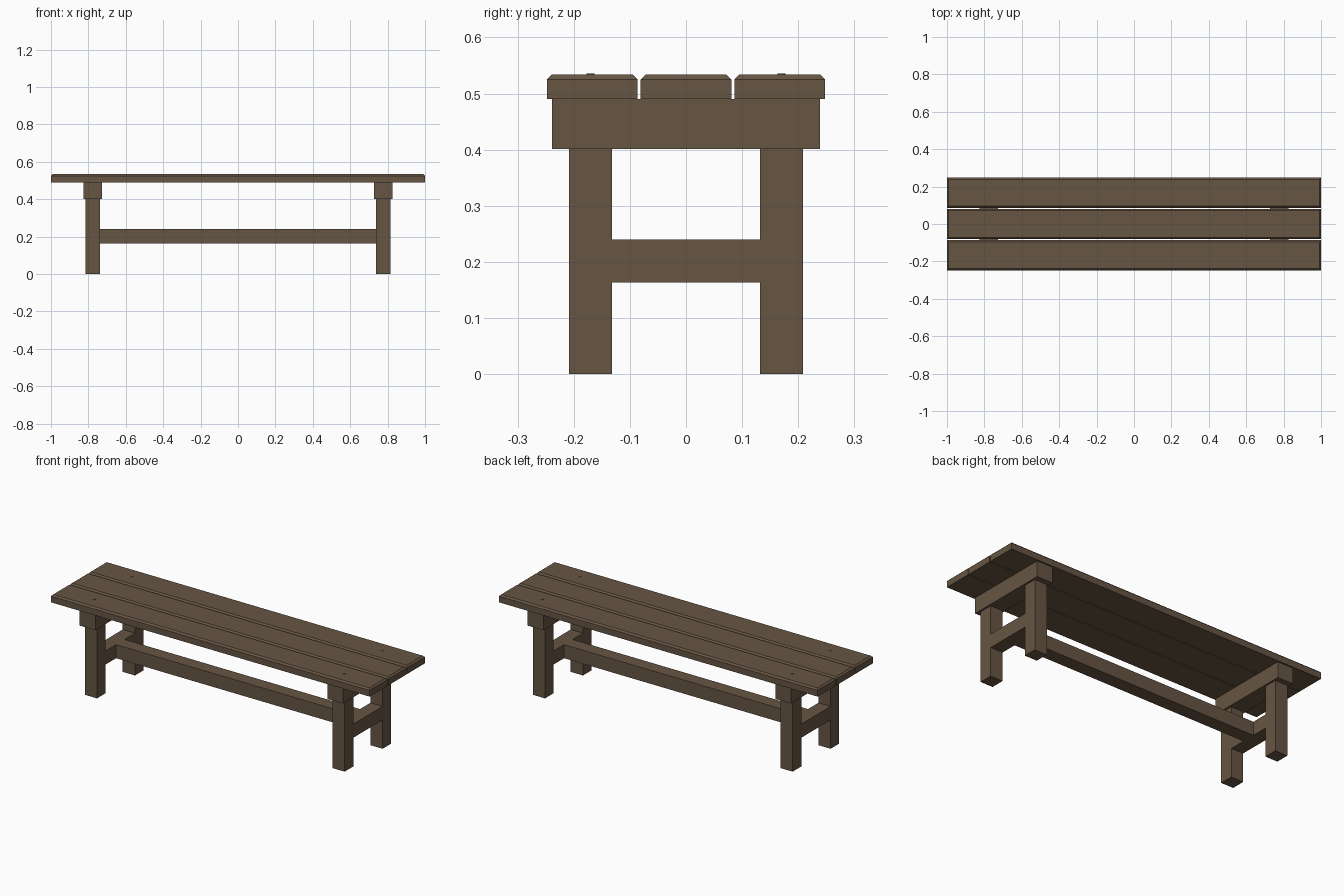
import bpy
import bmesh

cube = bpy.data.objects.get("Cube")
if cube:
    bpy.data.objects.remove(cube, do_unlink=True)

wood = bpy.data.materials.new("brown wood")
wood.use_nodes = True
colour = (0.135, 0.092, 0.057, 1)
wood.diffuse_color = colour
wood.node_tree.nodes["Principled BSDF"].inputs["Base Color"].default_value = colour


def finish(name, bm):
    mesh = bpy.data.meshes.new(name)
    bm.to_mesh(mesh)
    bm.free()
    mesh.materials.append(wood)
    obj = bpy.data.objects.new(name, mesh)
    bpy.context.collection.objects.link(obj)
    return obj


def box(name, x, y, z, chamfer=0):
    """Box from (min, max) ranges, with optional chamfered top edges."""
    bm = bmesh.new()
    bmesh.ops.create_cube(bm, size=1)
    for v in bm.verts:
        v.co = [r[0] if c < 0 else r[1] for c, r in zip(v.co, (x, y, z))]
    if chamfer:
        top = [e for e in bm.edges if all(v.co.z == max(w.co.z for w in bm.verts) for v in e.verts)]
        bmesh.ops.bevel(bm, geom=top, offset=chamfer, segments=1, affect='EDGES')
    return finish(name, bm)


def span(centre, width):
    return centre - width / 2, centre + width / 2


SEAT_Z, TOP_Z = 0.49, 0.534
RAIL_Z = (0.163, 0.24)
LEG_X, LEG_Y, LEG_W = 0.777, 0.17, 0.077

# Seat planks
for name, y in (("front", -0.167), ("middle", 0), ("back", 0.167)):
    box(name + "_seat_plank", (-1, 1), span(y, 0.162), (SEAT_Z, TOP_Z), 0.009)

# Leg frames at both ends
for side, sx in (("right", -1), ("left", 1)):
    x = sx * LEG_X
    box(side + "_seat_bearer", span(x, 0.098), (-0.239, 0.239), (0.401, SEAT_Z))
    box(side + "_cross_rail", span(x, LEG_W), (LEG_W / 2 - LEG_Y, LEG_Y - LEG_W / 2), RAIL_Z)
    for end, sy in (("front", -1), ("back", 1)):
        y = sy * LEG_Y
        box(f"{end}_{side}_leg", span(x, LEG_W), span(y, LEG_W), (0, 0.401))
        # Small peg showing on the outer planks
        bm = bmesh.new()
        bmesh.ops.create_cone(bm, cap_ends=True, segments=12, radius1=0.007,
                              radius2=0.007, depth=0.02)
        peg = finish(f"{end}_{side}_peg", bm)
        peg.location = (sx * 0.785, y, TOP_Z - 0.008)

# Long stretcher joining the leg frames
inner = LEG_X - LEG_W / 2
box("long_stretcher", (-inner, inner), span(0, LEG_W), RAIL_Z)
